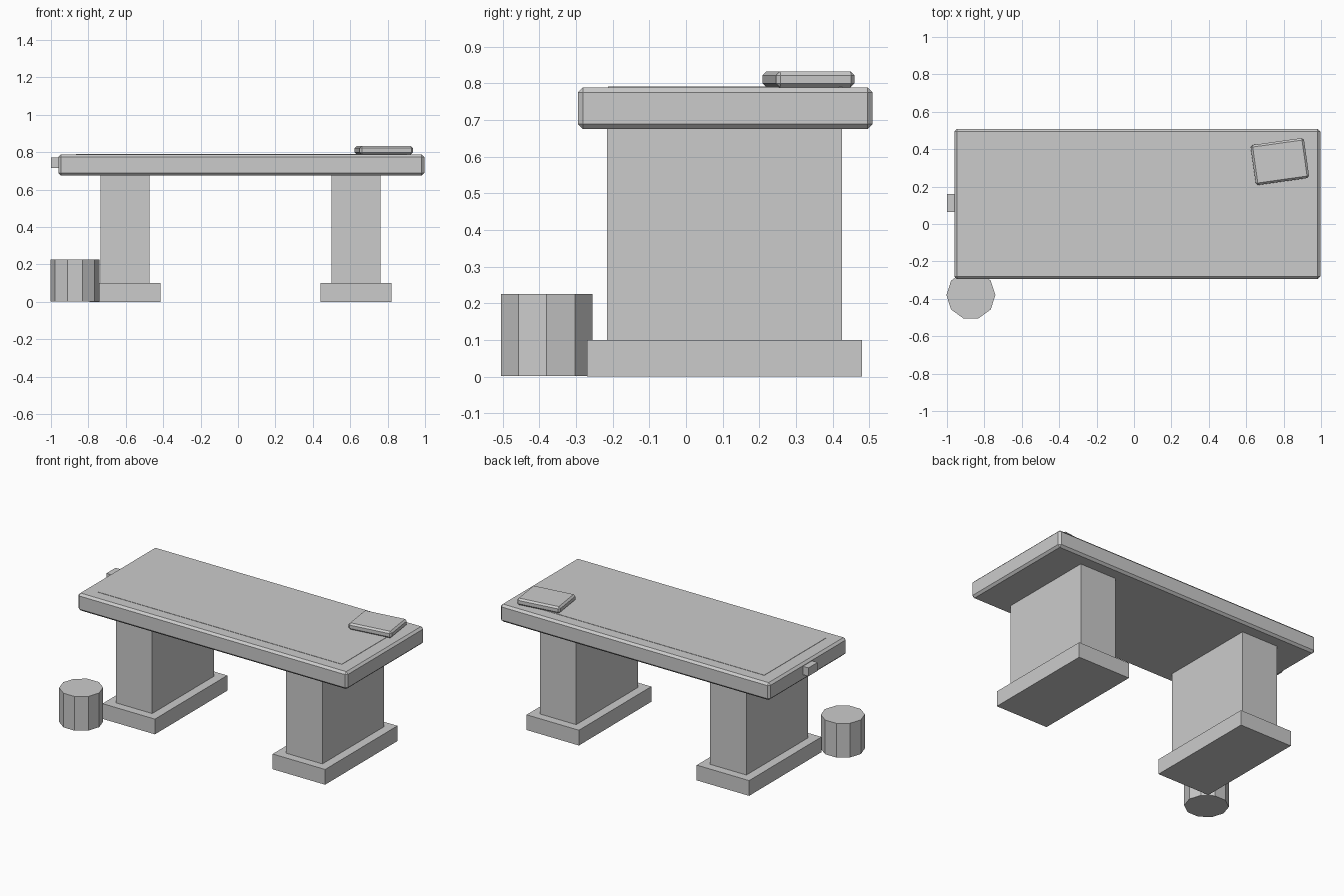
import bpy
import bmesh
from math import radians

cube = bpy.data.objects.get("Cube")
if cube:
    bpy.data.objects.remove(cube, do_unlink=True)

# Single stone grey for every part
grey = bpy.data.materials.new("stone_grey")
grey.use_nodes = True
colour = (0.6, 0.6, 0.6, 1)
grey.diffuse_color = colour
grey.node_tree.nodes["Principled BSDF"].inputs["Base Color"].default_value = colour


def add_object(name, bm, location, turn=0):
    mesh = bpy.data.meshes.new(name)
    bm.to_mesh(mesh)
    bm.free()
    mesh.materials.append(grey)
    obj = bpy.data.objects.new(name, mesh)
    obj.location = location
    obj.rotation_euler.z = radians(turn)
    bpy.context.collection.objects.link(obj)
    return obj


def box(name, centre, size, bevel=0, turn=0):
    bm = bmesh.new()
    bmesh.ops.create_cube(bm, size=1)
    bmesh.ops.scale(bm, vec=size, verts=bm.verts)
    obj = add_object(name, bm, centre, turn)
    if bevel:
        mod = obj.modifiers.new("edge_chamfer", 'BEVEL')
        mod.width = bevel
        mod.segments = 1
    return obj


# Two pedestals, each a slab foot and a thick upright
for side, x in (("right", -0.604), ("left", 0.631)):
    box(side + "_foot", (x, 0.105, 0.05), (0.38, 0.75, 0.1))
    box(side + "_pedestal", (x, 0.105, 0.39), (0.264, 0.64, 0.59))

# Chamfered tabletop with a thin raised panel
box("tabletop", (0.018, 0.107, 0.732), (1.956, 0.804, 0.114), bevel=0.014)
box("top_panel", (0.018, 0.107, 0.789), (1.77, 0.64, 0.004))

# Small block fixed to the end of the table
box("end_block", (-0.97, 0.112, 0.744), (0.06, 0.095, 0.055))

# Turned pad lying on the back corner
box("pad", (0.78, 0.334, 0.811), (0.288, 0.216, 0.044), bevel=0.011, turn=8)

# Ten-sided stool, one corner pointing forward
bm = bmesh.new()
bmesh.ops.create_cone(bm, cap_ends=True, segments=10,
                      radius1=0.131, radius2=0.131, depth=0.224)
add_object("stool", bm, (-0.872, -0.38, 0.114), turn=18)
